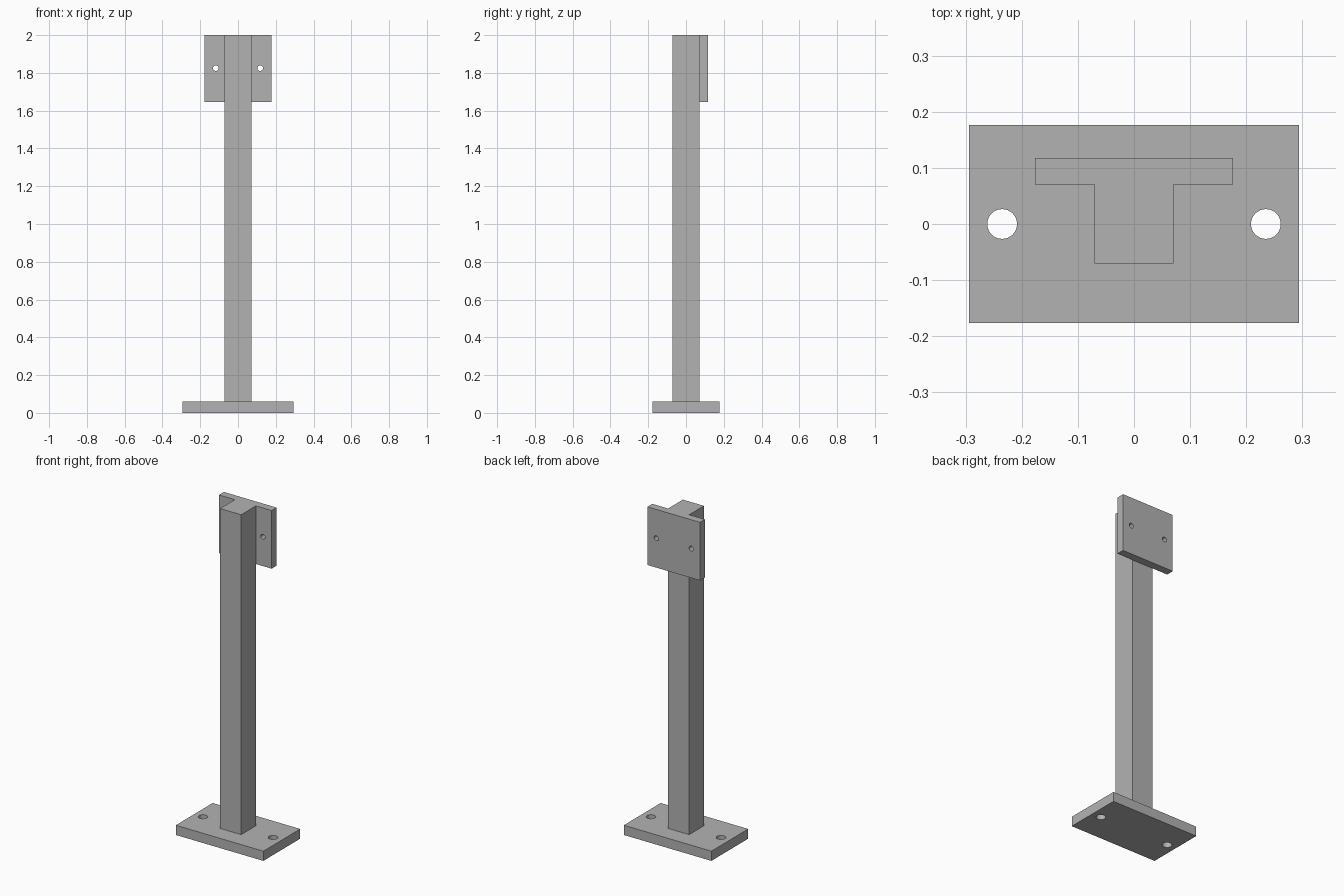
import bpy
from math import radians

default_cube = bpy.data.objects.get("Cube")
if default_cube:
    bpy.data.objects.remove(default_cube, do_unlink=True)

steel = bpy.data.materials.new("grey steel")
steel.use_nodes = True
GREY = (0.45, 0.45, 0.45, 1)
steel.diffuse_color = GREY
steel.node_tree.nodes["Principled BSDF"].inputs["Base Color"].default_value = GREY


def box(name, low, high):
    """Box between two opposite corners."""
    bpy.ops.mesh.primitive_cube_add(
        size=1, location=[(a + b) / 2 for a, b in zip(low, high)])
    ob = bpy.context.object
    ob.name = name
    ob.scale = [b - a for a, b in zip(low, high)]
    bpy.ops.object.transform_apply(location=False, rotation=False, scale=True)
    ob.data.materials.append(steel)
    return ob


def drill_pair(plate, x, y, z, radius, tilt=0):
    """Cut a mirrored pair of round through-holes."""
    for side in (-1, 1):
        bpy.ops.mesh.primitive_cylinder_add(
            vertices=32, radius=radius, depth=0.2,
            location=(side * x, y, z), rotation=(tilt, 0, 0))
        cutter = bpy.context.object
        cutter.name = "hole_cutter"
        cutter.hide_render = True
        cutter.data.materials.append(steel)
        bpy.context.view_layer.objects.active = plate
        cut = plate.modifiers.new("hole", 'BOOLEAN')
        cut.operation = 'DIFFERENCE'
        cut.solver = 'EXACT'
        cut.object = cutter
        bpy.ops.object.modifier_apply(modifier=cut.name)
        bpy.data.objects.remove(cutter, do_unlink=True)
    bpy.ops.object.select_all(action='DESELECT')
    plate.select_set(True)
    bpy.ops.object.shade_smooth_by_angle(angle=radians(30))


BASE_TOP = 0.059
POST = 0.0706

# Floor plate with two anchor holes
base = box("base_plate", (-0.294, -0.1765, 0), (0.294, 0.1765, BASE_TOP))
drill_pair(base, 0.235, 0, BASE_TOP / 2, 0.0265)

# Square upright
box("post", (-POST, -POST, BASE_TOP), (POST, POST, 2))

# Mounting plate on the back of the post, with two bolt holes
mount = box("mounting_plate", (-0.1765, POST, 1.647), (0.1765, 0.1176, 2))
drill_pair(mount, 0.1176, 0.094, 1.825, 0.0147, radians(90))
